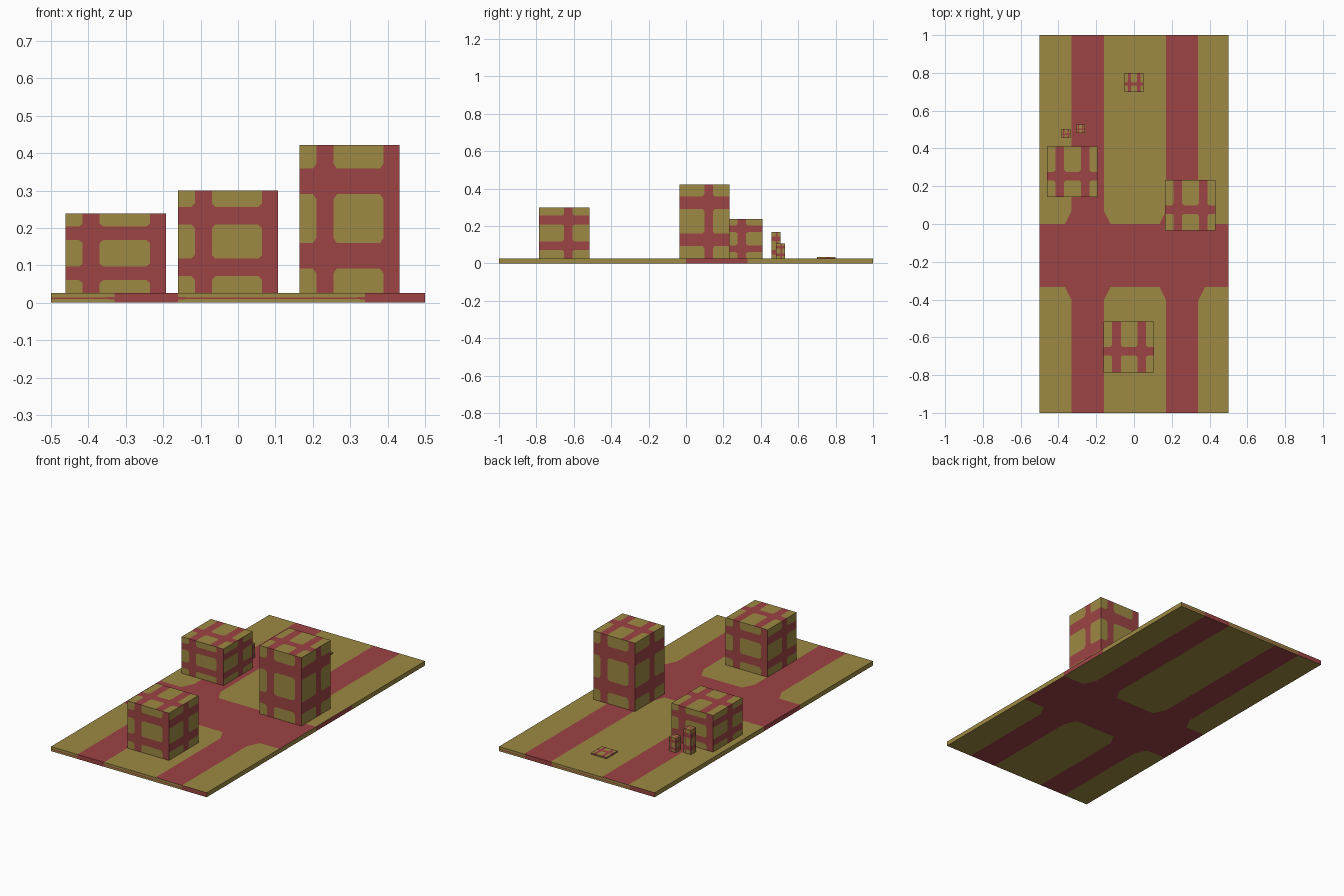
import bpy, bmesh
from mathutils import Vector

if "Cube" in bpy.data.objects:
    bpy.data.objects.remove(bpy.data.objects["Cube"])


def material(name, srgb):
    m = bpy.data.materials.new(name)
    lin = [((c / 255 + 0.055) / 1.055) ** 2.4 for c in srgb]
    m.diffuse_color = (*lin, 1)
    m.use_nodes = True
    m.node_tree.nodes["Principled BSDF"].inputs["Base Color"].default_value = m.diffuse_color
    return m


GOLD = material("olive_gold", (157, 138, 67))
RED = material("brick_red", (158, 67, 68))

# Red band positions as fractions of a face
TWIN = [(0.17, 0.34), (0.67, 0.84)]
LOW = [(0.333, 0.5)]
EDGE = [(0.17, 0.34), (0.84, 1.0)]
MID = [(0.5, 0.665)]
NOTCH = 0.035


def intervals(bands):
    """Split 0..1 into (start, end, is_red) pieces."""
    out, pos = [], 0.0
    for a, b in bands:
        if a > pos:
            out.append((pos, a, False))
        out.append((a, b, True))
        pos = b
    if pos < 1:
        out.append((pos, 1.0, False))
    return out


def banded_face(bm, origin, u_axis, v_axis, u_bands, v_bands):
    """One flat wall of gold panels with clipped corners between red bands."""
    def add(points, index):
        f = bm.faces.new([bm.verts.new(origin + u_axis * u + v_axis * v) for u, v in points])
        f.material_index = index

    for u0, u1, u_red in intervals(u_bands):
        for v0, v1, v_red in intervals(v_bands):
            corners = [(u0, v0), (u1, v0), (u1, v1), (u0, v1)]
            if u_red or v_red:
                add(corners, 1)
                continue
            panel = []
            for i, (u, v) in enumerate(corners):
                if u in (0.0, 1.0) or v in (0.0, 1.0):
                    panel.append((u, v))
                    continue
                su = NOTCH if u == u0 else -NOTCH
                sv = NOTCH if v == v0 else -NOTCH
                cut_u, cut_v = (u + su, v), (u, v + sv)
                pair = [cut_v, cut_u] if i in (0, 2) else [cut_u, cut_v]
                panel += pair
                add([(u, v), pair[1], pair[0]], 1)
            add(panel, 0)


def banded_box(name, x0, x1, y0, y1, z0, z1, front_z=TWIN, side_z=TWIN):
    bm = bmesh.new()
    X, Y, Z = Vector((x1 - x0, 0, 0)), Vector((0, y1 - y0, 0)), Vector((0, 0, z1 - z0))
    o = Vector((x0, y0, z0))
    banded_face(bm, o, X, Z, EDGE, front_z)                # front
    banded_face(bm, o + X, Y, Z, MID, side_z)              # right
    banded_face(bm, o + X + Y, -X, Z, EDGE, front_z)       # back
    banded_face(bm, o + Y, -Y, Z, MID, side_z)             # left
    banded_face(bm, o + Z, X, Y, TWIN, LOW)                # top
    banded_face(bm, o + X, -X, Y, TWIN, LOW)               # bottom
    bmesh.ops.remove_doubles(bm, verts=bm.verts, dist=1e-5)
    mesh = bpy.data.meshes.new(name)
    bm.to_mesh(mesh)
    bm.free()
    mesh.materials.append(GOLD)
    mesh.materials.append(RED)
    obj = bpy.data.objects.new(name, mesh)
    bpy.context.collection.objects.link(obj)
    return obj


# Ground slab
banded_box("ground_slab", -0.5, 0.5, -1, 1, 0, 0.026, [(0.38, 0.55)], [])

# Large blocks, small posts and the low plate standing on the slab
BASE = 0.024
banded_box("low_block", -0.461, -0.193, 0.142, 0.41, BASE, 0.238)
banded_box("middle_block", -0.161, 0.107, -0.785, -0.517, BASE, 0.30)
banded_box("tall_block", 0.164, 0.432, -0.035, 0.233, BASE, 0.422)
banded_box("tall_post", -0.385, -0.337, 0.456, 0.504, BASE, 0.167)
banded_box("short_post", -0.306, -0.260, 0.482, 0.528, BASE, 0.107)
banded_box("floor_plate", -0.05, 0.05, 0.70, 0.80, BASE, 0.034)
